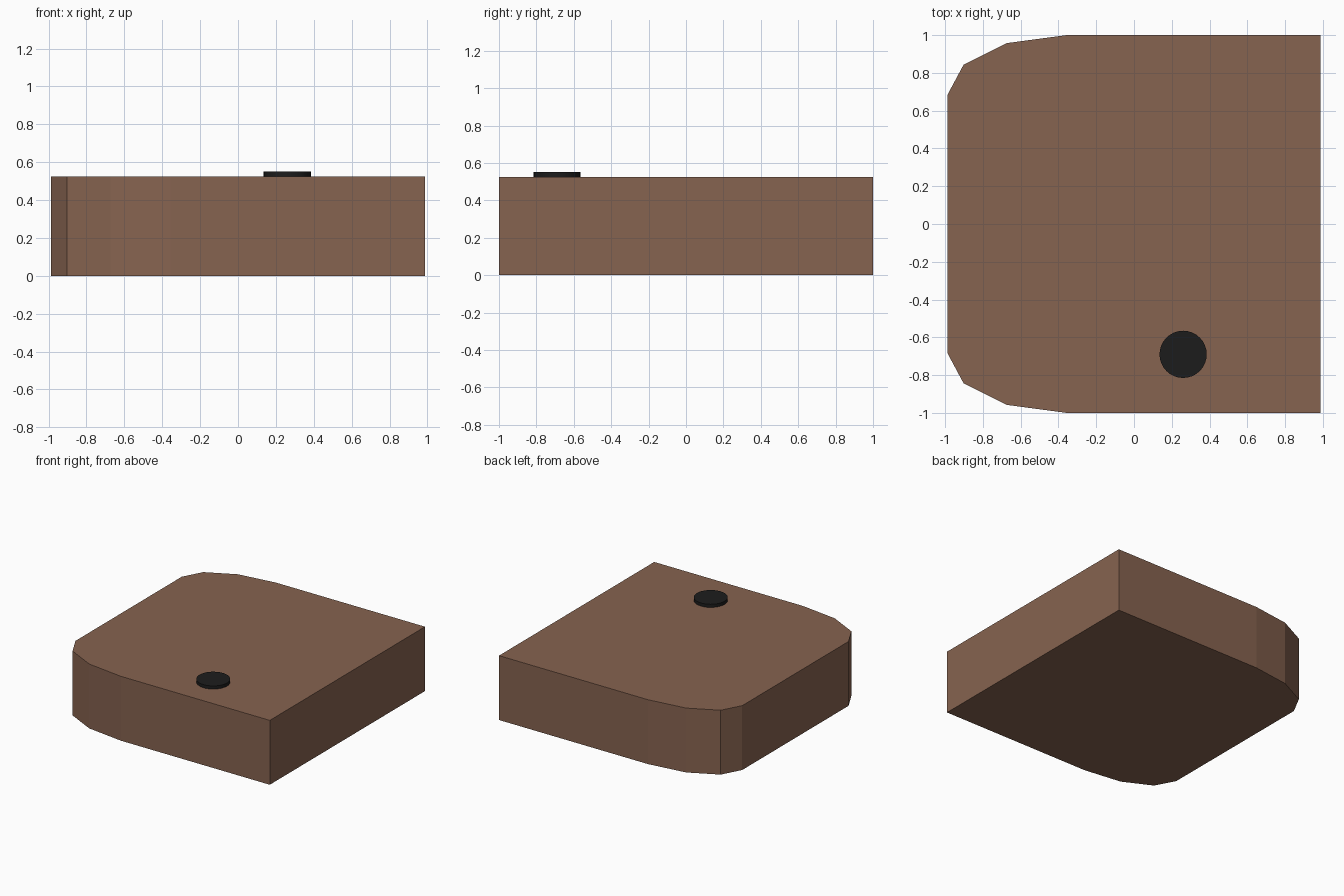
import bpy, bmesh
from math import sin, cos, pi

if "Cube" in bpy.data.objects:
    bpy.data.objects.remove(bpy.data.objects["Cube"])


def prism(name, outline, z0, z1, color):
    """Extrude a counter-clockwise outline from z0 to z1."""
    bm = bmesh.new()
    face = bm.faces.new([bm.verts.new((x, y, z0)) for x, y in outline])
    ext = bmesh.ops.extrude_face_region(bm, geom=[face], use_keep_orig=True)
    top = [v for v in ext["geom"] if isinstance(v, bmesh.types.BMVert)]
    bmesh.ops.translate(bm, verts=top, vec=(0, 0, z1 - z0))
    bmesh.ops.recalc_face_normals(bm, faces=bm.faces)
    mesh = bpy.data.meshes.new(name)
    bm.to_mesh(mesh)
    bm.free()
    mat = bpy.data.materials.new(name + "_material")
    mat.diffuse_color = (*color, 1)
    mat.use_nodes = True
    mat.node_tree.nodes["Principled BSDF"].inputs["Base Color"].default_value = mat.diffuse_color
    mesh.materials.append(mat)
    obj = bpy.data.objects.new(name, mesh)
    bpy.context.collection.objects.link(obj)
    return obj


# Slab: square right side, left corners rounded by three-segment elliptical arcs
HX, RX, RY, TOP = 0.987, 0.63, 0.315, 0.525
arc = [(-HX + RX - RX * sin(i * pi / 6), 1 - RY + RY * cos(i * pi / 6))
       for i in range(4)]
outline = [(HX, -1), (HX, 1)] + arc + [(x, -y) for x, y in reversed(arc)]
prism("slab", outline, 0, TOP, (0.24, 0.125, 0.08))

# Thin round button resting on top near the front
disc = [(0.26 + 0.125 * cos(i * pi / 16), -0.69 + 0.125 * sin(i * pi / 16))
        for i in range(32)]
button = prism("top_button", disc, TOP, TOP + 0.026, (0.012, 0.012, 0.012))
bpy.context.view_layer.objects.active = button
button.select_set(True)
bpy.ops.object.shade_smooth_by_angle()
